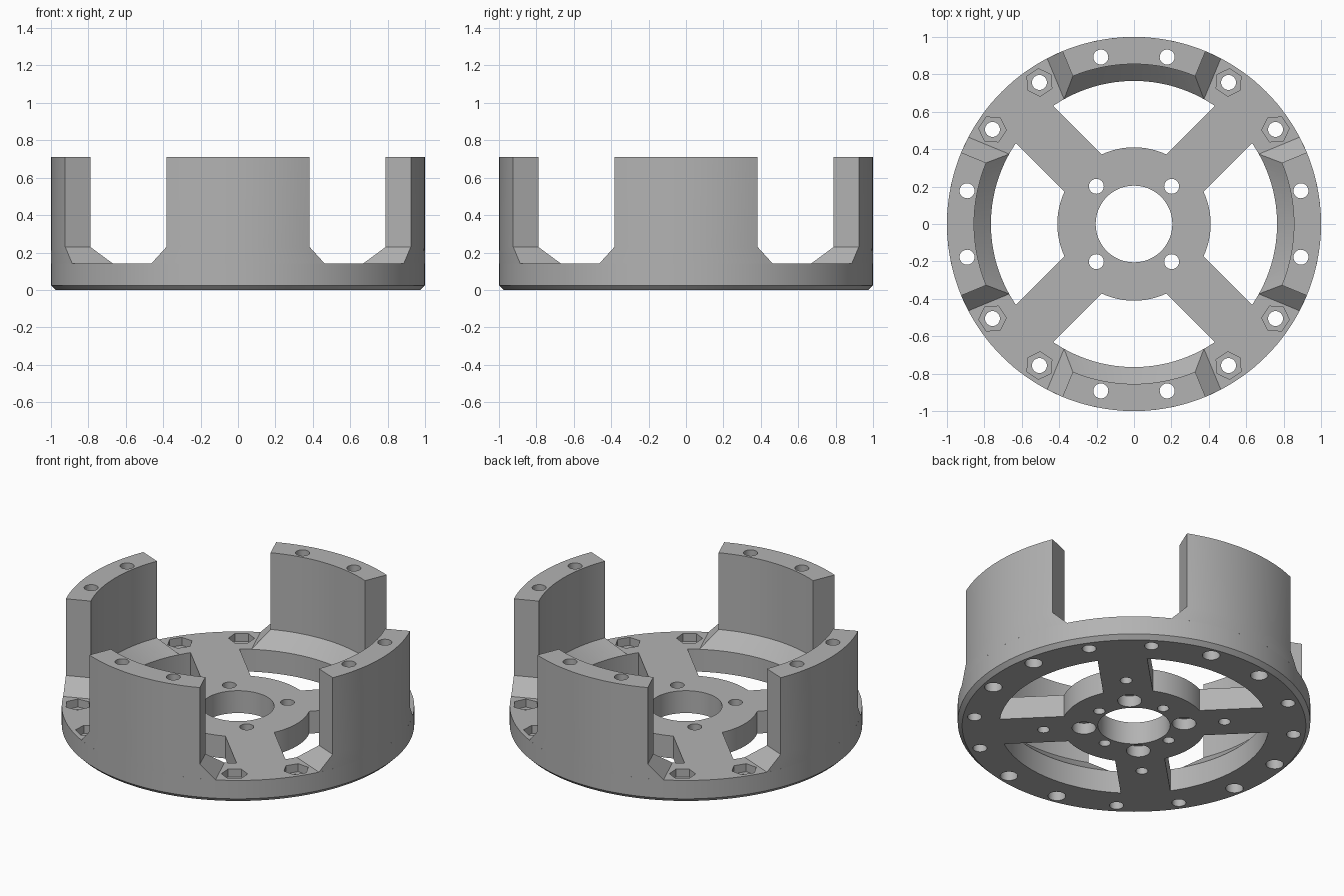
import bpy, bmesh
from math import sin, cos, asin, radians, pi

if "Cube" in bpy.data.objects:
    bpy.data.objects.remove(bpy.data.objects["Cube"])

R, R_IN, R_POST = 1.0, 0.765, 0.855      # outer rim, window edge, post inner face
H_BASE, H_FLARE, H_TOP = 0.14, 0.23, 0.71
HUB, BORE, SPOKE_HALF = 0.41, 0.205, 0.141
BOLT_R, HUB_BOLT_R = 0.91, 0.285

grey = bpy.data.materials.new("grey")
grey.diffuse_color = (0.45, 0.45, 0.45, 1)
grey.use_nodes = True
grey.node_tree.nodes["Principled BSDF"].inputs["Base Color"].default_value = grey.diffuse_color


def polar(r, a):
    return r * cos(a), r * sin(a)


def loft(bm, layers):
    """Closed solid through equal-length loops of (x, y, z)."""
    rings = [[bm.verts.new(p) for p in loop] for loop in layers]
    n = len(rings[0])
    for lo, hi in zip(rings, rings[1:]):
        for i in range(n):
            j = (i + 1) % n
            bm.faces.new((lo[i], lo[j], hi[j], hi[i]))
    bm.faces.new(rings[0][::-1])
    bm.faces.new(rings[-1])


def circle(r, z, n=32, cx=0, cy=0, turn=0.0):
    return [(cx + r * cos(turn + 2 * pi * i / n), cy + r * sin(turn + 2 * pi * i / n), z)
            for i in range(n)]


def drill(bm, dist, angle, r, z0, z1, n=32, turn=0.0):
    cx, cy = polar(dist, angle)
    loft(bm, [circle(r, z, n, cx, cy, turn) for z in (z0, z1)])


def sector(r_in, r_out, half_in, half_out, mid, z, n=18):
    """Loop of a ring sector, outer arc then inner arc."""
    out = [polar(r_out, mid + half_out * (2 * i / n - 1)) for i in range(n + 1)]
    inn = [polar(r_in, mid + half_in * (1 - 2 * i / n)) for i in range(n + 1)]
    return [(x, y, z) for x, y in out + inn]


def make(name, bm):
    bmesh.ops.recalc_face_normals(bm, faces=bm.faces)
    me = bpy.data.meshes.new(name)
    bm.to_mesh(me)
    bm.free()
    me.materials.append(grey)
    ob = bpy.data.objects.new(name, me)
    bpy.context.collection.objects.link(ob)
    return ob


def cut(ob, cutters):
    for c in cutters:
        m = ob.modifiers.new("cut", 'BOOLEAN')
        m.operation, m.solver, m.object = 'DIFFERENCE', 'EXACT', c
    bpy.context.view_layer.objects.active = ob
    for m in list(ob.modifiers):
        bpy.ops.object.modifier_apply(modifier=m.name)


def finish(ob):
    bpy.ops.object.select_all(action='DESELECT')
    ob.select_set(True)
    bpy.context.view_layer.objects.active = ob
    bpy.ops.object.shade_smooth_by_angle(angle=radians(25))


quarters = [i * pi / 2 for i in range(4)]
diagonals = [a + pi / 4 for a in quarters]
step = radians(11.25)

# Through cuts: windows between spokes, centre bore, all bolt holes
bm = bmesh.new()
h_in = pi / 4 - asin(SPOKE_HALF / HUB)
h_out = pi / 4 - asin(SPOKE_HALF / R_IN)
for a in quarters:
    loft(bm, [sector(HUB, R_IN, h_in, h_out, a, z, 28) for z in (-0.1, 0.3)])
drill(bm, 0, 0, BORE, -0.1, 0.3, 72)
for a in diagonals:
    drill(bm, HUB_BOLT_R, a, 0.04, -0.1, 0.3)
for i in range(16):
    drill(bm, BOLT_R, step * (2 * i + 1), 0.04, -0.1, 0.9)
through = make("through_cutter", bm)

# Pockets: hex nut seats on top, counterbores and blind holes underneath
bm = bmesh.new()
for a in diagonals:
    for s in (-step, step):
        drill(bm, BOLT_R, a + s, 0.074, H_BASE - 0.05, 0.2, 6, a + s + pi / 6)
    drill(bm, HUB_BOLT_R, a, 0.068, -0.1, 0.07)
    drill(bm, 0.515, a, 0.034, -0.1, 0.09)
for a in quarters:
    for s in (-step, step):
        drill(bm, BOLT_R, a + s, 0.05, -0.1, 0.06)
    drill(bm, 0.257, a, 0.033, -0.1, 0.09)
pockets = make("pocket_cutter", bm)

# Spoked base disc with a chamfered lower rim
bm = bmesh.new()
loft(bm, [circle(R - 0.025, 0, 144), circle(R, 0.025, 144), circle(R, H_BASE, 144)])
base = make("spoked_base", bm)
cut(base, [through, pockets])
finish(base)

# Four curved wall posts, flared at the foot
half = radians(22.5)
flare = 0.09
for i, a in enumerate(quarters):
    bm = bmesh.new()
    loft(bm, [
        sector(R_IN, R, half + asin(flare / R_IN), half + asin(flare / R), a, H_BASE),
        sector(R_POST, R, half, half, a, H_FLARE),
        sector(R_POST, R, half, half, a, H_TOP)])
    post = make(f"wall_post_{i + 1}", bm)
    cut(post, [through])
    # open the foot where it meets the base
    bm = bmesh.new()
    bm.from_mesh(post.data)
    foot = [f for f in bm.faces if all(abs(v.co.z - H_BASE) < 1e-4 for v in f.verts)]
    bmesh.ops.delete(bm, geom=foot, context='FACES')
    bm.to_mesh(post.data)
    bm.free()
    finish(post)

for c in (through, pockets):
    bpy.data.objects.remove(c)
